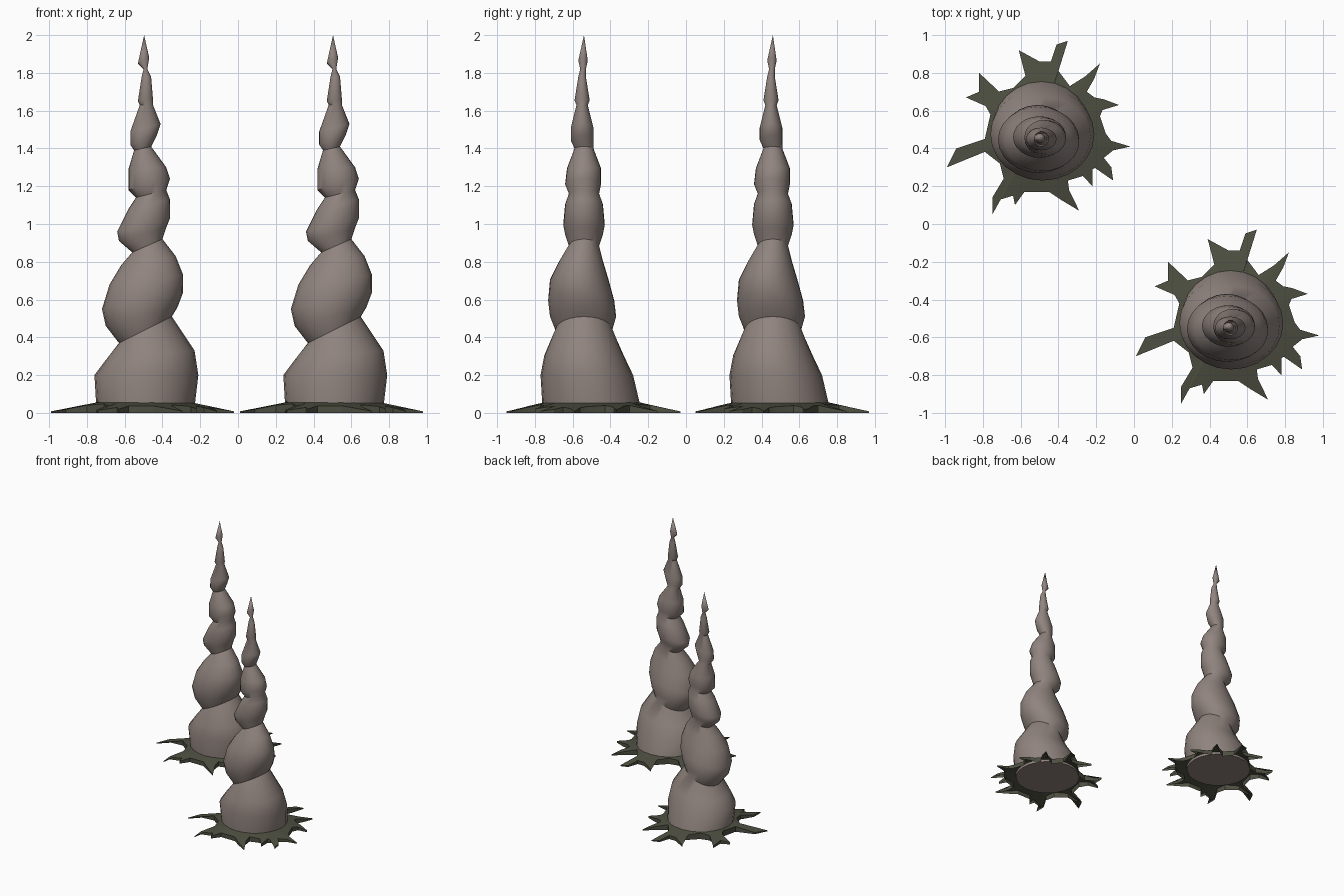
import bpy, bmesh
from math import cos, sin, tau, hypot, radians

cube = bpy.data.objects.get("Cube")
if cube:
    bpy.data.objects.remove(cube, do_unlink=True)

SIDES = 24
UNIT = 0.01  # the tables below are in hundredths


def make_material(name, colour):
    mat = bpy.data.materials.new(name)
    mat.use_nodes = True
    mat.diffuse_color = colour
    mat.node_tree.nodes["Principled BSDF"].inputs["Base Color"].default_value = colour
    return mat


def make_object(name, bm, mat, location, angle):
    bmesh.ops.recalc_face_normals(bm, faces=bm.faces)
    mesh = bpy.data.meshes.new(name)
    bm.to_mesh(mesh)
    bm.free()
    mesh.materials.append(mat)
    obj = bpy.data.objects.new(name, mesh)
    obj.location = location
    bpy.context.collection.objects.link(obj)
    bpy.ops.object.select_all(action='DESELECT')
    obj.select_set(True)
    bpy.context.view_layer.objects.active = obj
    bpy.ops.object.shade_smooth_by_angle(angle=radians(angle))
    return obj


def bridge(bm, lower, upper):
    count = len(lower)
    for i in range(count):
        j = (i + 1) % count
        bm.faces.new((lower[i], lower[j], upper[j], upper[i]))


# Tilted rings up the spire: right x, right z, left x, left z, front y, back y
RINGS = [
    (-25, 3, 27, 3, -26, 26),
    (-26, 20, 29, 20, -27, 22),
    (-20, 28, 27, 33, -25, 17),
    (-13, 37, 15, 51, -19, 11),     # first pinch
    (-20, 46, 18, 56, -22, 13),
    (-22, 55, 21, 64, -23, 12),
    (-18, 68, 21, 73, -22, 9),
    (-12, 78, 17, 83, -17, 6),
    (-6, 85, 10, 92, -12, 4),       # second pinch
    (-13, 91, 12, 98, -14, 6),
    (-14, 96, 14, 103, -15, 7),
    (-8, 108, 14, 113, -14, 6),
    (-4, 114, 12, 118, -12, 4),     # third pinch
    (-8, 118, 14, 124, -14, 5),
    (-8, 129, 12, 130, -13, 5),
    (-5, 139, 4, 141, -9, 1),       # fourth pinch
    (-7, 142, 7, 147, -11, 1),
    (-7, 149, 9, 153, -11, 1),
    (-2, 163, 5, 163, -8, -2),      # fifth pinch
    (-3, 165, 5, 166, -9, -1),
    (-1, 178, 4, 178, -7, -3),
    (0, 182, 2, 182, -6, -3),       # sixth pinch
    (-3, 185, 3, 188, -7, -2),
]
TIP = (0.3, -4, 200)


def build_spire(name, mat, location):
    bm = bmesh.new()
    loops = []
    for xa, za, xb, zb, ya, yb in RINGS:
        loop = []
        for i in range(SIDES):
            c, s = cos(tau * i / SIDES), sin(tau * i / SIDES)
            x = (xa + xb) / 2 + c * (xb - xa) / 2
            y = (ya + yb) / 2 + s * (yb - ya) / 2
            z = (za + zb) / 2 + c * (zb - za) / 2
            loop.append(bm.verts.new((x * UNIT, y * UNIT, z * UNIT)))
        loops.append(loop)
    for lower, upper in zip(loops, loops[1:]):
        bridge(bm, lower, upper)
    # closed underside and pointed top
    bm.faces.new(loops[0][::-1])
    tip = bm.verts.new([v * UNIT for v in TIP])
    for a, b in zip(loops[-1], loops[-1][1:] + loops[-1][:1]):
        bm.faces.new((a, b, tip))
    return make_object(name, bm, mat, location, 40)


# Ragged outline of the moss, clockwise from the back
OUTLINE = [
    (6, 36), (9, 45), (15, 47), (10, 31), (16, 23),
    (24, 28), (32, 35), (29, 27), (25, 20), (29, 17),
    (34, 16), (42, 13), (34, 12), (32, 7), (35, -2),
    (38, -6), (48, -9), (39, -11), (34, -15), (38, -20),
    (39, -27), (32, -19), (28, -21), (28, -30), (25, -24),
    (15, -27), (16, -35), (21, -43), (11, -37), (5, -33),
    (-8, -33), (-13, -40), (-14, -35), (-24, -38), (-25, -45),
    (-25, -36), (-19, -26), (-21, -18), (-30, -11), (-41, -12),
    (-49, -20), (-44, -10), (-29, -5), (-26, 8), (-30, 15),
    (-39, 17), (-32, 20), (-32, 30), (-29, 24), (-22, 20),
    (-14, 22), (-4, 32), (-11, 42), (0, 36),
]


def build_moss(name, mat, location):
    bm = bmesh.new()
    inner, outer, rim = [], [], []
    for px, py in OUTLINE:
        x, y = px * UNIT, py * UNIT
        r = hypot(x, y)
        height = max(0.008, 0.05 * (0.52 - r) / 0.25)
        inner.append(bm.verts.new((x / r * 0.235, y / r * 0.235, 0.06)))
        outer.append(bm.verts.new((x, y, height)))
        rim.append(bm.verts.new((x, y, 0)))
    bridge(bm, inner, outer)
    bridge(bm, outer, rim)
    return make_object(name, bm, mat, location, 30)


stone = make_material("warm grey stone", (0.28, 0.23, 0.21, 1))
moss = make_material("dark moss", (0.075, 0.077, 0.052, 1))

# Two matching spires on a diagonal
for side, x, y in (("right_back", -0.5, 0.5), ("left_front", 0.5, -0.5)):
    build_spire(side + "_spire", stone, (x, y, 0))
    build_moss(side + "_moss", moss, (x, y, 0))
